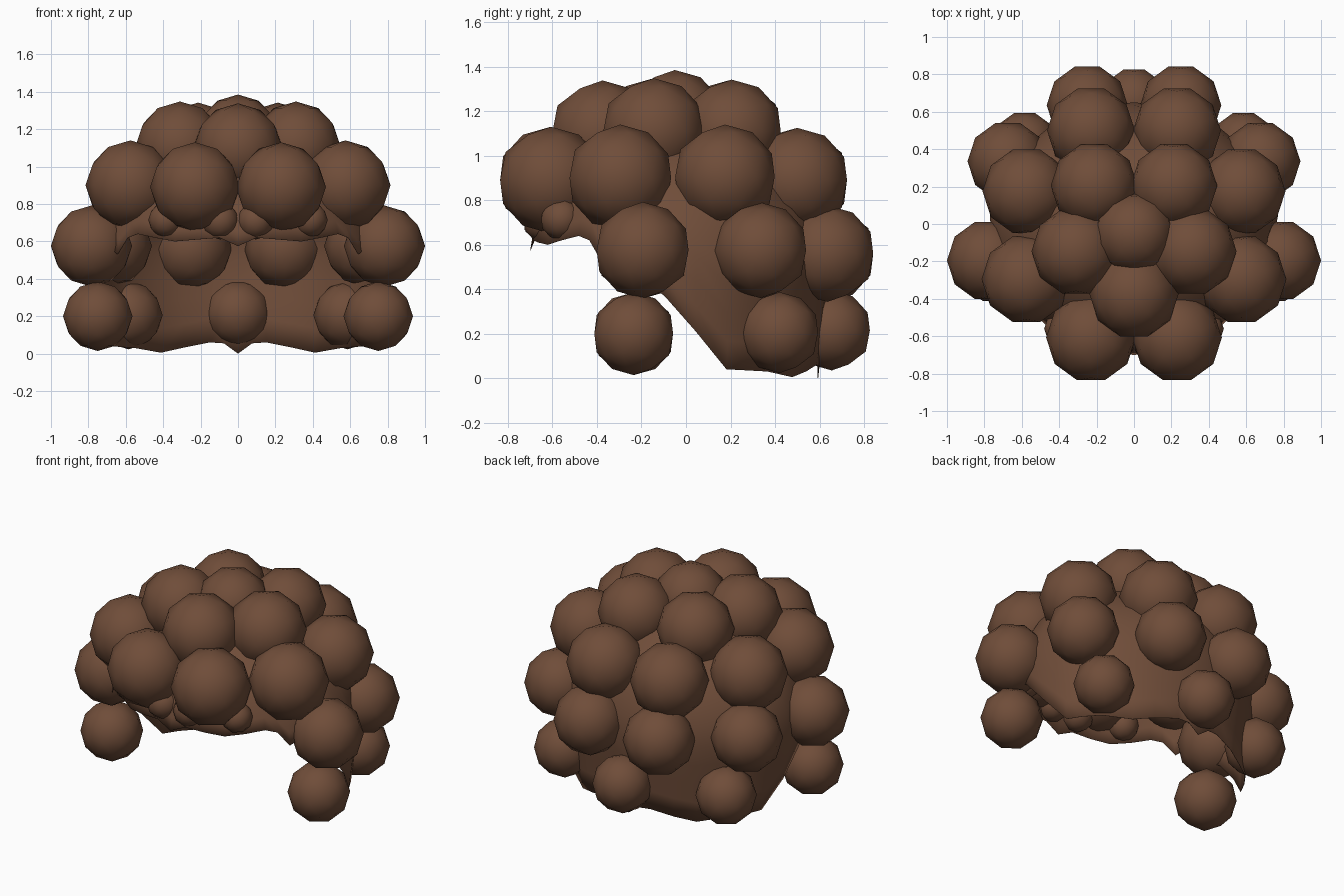
import bpy, bmesh, math
from mathutils import Matrix

if "Cube" in bpy.data.objects:
    bpy.data.objects.remove(bpy.data.objects["Cube"])

brown = bpy.data.materials.new("brown hair")
brown.diffuse_color = (0.16, 0.074, 0.041, 1)
brown.use_nodes = True
brown.node_tree.nodes["Principled BSDF"].inputs["Base Color"].default_value = brown.diffuse_color


def finish(name, bm, angle):
    me = bpy.data.meshes.new(name)
    bm.to_mesh(me)
    bm.free()
    me.materials.append(brown)
    ob = bpy.data.objects.new(name, me)
    bpy.context.collection.objects.link(ob)
    bpy.ops.object.select_all(action='DESELECT')
    ob.select_set(True)
    bpy.context.view_layer.objects.active = ob
    bpy.ops.object.shade_smooth_by_angle(angle=math.radians(angle))
    return ob


# Round curls: x, y, z, radius (mirrored when x > 0)
curls = {
    "crown_curl": (0, -0.05, 1.165, 0.22),
    "top_front_curl": (0, -0.375, 1.10, 0.238),
    "top_side_curl": (0.31, -0.145, 1.11, 0.238),
    "top_back_curl": (0.213, 0.205, 1.11, 0.232),
    "fringe_curl": (0.23, -0.607, 0.89, 0.24),
    "temple_curl": (0.575, -0.295, 0.90, 0.24),
    "upper_side_curl": (0.575, 0.175, 0.905, 0.235),
    "upper_back_curl": (0.23, 0.50, 0.89, 0.235),
    "side_curl": (0.783, -0.195, 0.575, 0.217),
    "rear_side_curl": (0.675, 0.335, 0.575, 0.215),
    "mid_back_curl": (0.25, 0.635, 0.56, 0.217),
    "sideburn_curl": (0.75, -0.235, 0.20, 0.186),
    "low_side_curl": (0.585, 0.42, 0.205, 0.182),
    "nape_curl": (0, 0.655, 0.215, 0.18),
    "small_fringe_curl": (0.095, -0.635, 0.71, 0.1),
    "small_temple_curl": (0.385, -0.56, 0.715, 0.095),
}
for name, (x, y, z, r) in curls.items():
    for s in ((1, -1) if x else (1,)):
        bm = bmesh.new()
        bmesh.ops.create_icosphere(bm, subdivisions=2, radius=r)
        bmesh.ops.rotate(bm, matrix=Matrix.Rotation(s * math.pi / 2, 3, 'Z'), verts=bm.verts)
        bmesh.ops.translate(bm, vec=(x * s, y, z), verts=bm.verts)
        finish(name + ("_left" if s < 0 else ""), bm, 60)

# Hem height by angle from the front, same on both sides
hem = [(0, 0.575), (8, 0.62), (28, 0.60), (48, 0.64), (54, 0.62), (60, 0.53), (66, 0.56),
       (72, 0.48), (86, 0.37), (111, 0.04), (130, 0.03), (145, 0.005), (168, 0.06),
       (174, 0.055), (180, 0.0)]


def hem_z(a):
    for (a0, z0), (a1, z1) in zip(hem, hem[1:]):
        if a <= a1:
            return z0 + (z1 - z0) * (a - a0) / (a1 - a0)
    return hem[-1][1]


# Hair cap: dome above, nearly straight wall below, flatter towards the face
def cap_point(deg, t):
    a = math.radians(deg)
    bottom = hem_z(abs(deg))
    base, rz = 0.5, 0.66
    if bottom < base:                      # measure along arc, then down the wall
        arc, wall = 1.05, base - bottom
        d = t * (arc + wall)
        if d > arc:
            z, k = base - (d - arc), 1 - 0.08 * (d - arc) / 0.5
        else:
            f = d / arc * math.pi / 2
            z, k = base + rz * math.cos(f), math.sin(f)
    else:
        f = t * math.acos((bottom - base) / rz)
        z, k = base + rz * math.cos(f), math.sin(f)
    k *= 1 - 0.065 * math.sqrt(max(0, math.cos(a)))
    return (0.78 * k * math.sin(a), -0.05 - 0.7 * k * math.cos(a), z)


bm = bmesh.new()
angles = [a for a, _ in hem] + [18, 38, 98, 120, 156]
angles = sorted(set(angles + [-a for a in angles if a not in (0, 180)]))
rows = 12
top = bm.verts.new((0, -0.05, 1.16))
cols = [[bm.verts.new(cap_point(a, r / rows)) for r in range(1, rows + 1)] for a in angles]
for i, c in enumerate(cols):
    n = cols[(i + 1) % len(cols)]
    bm.faces.new((top, c[0], n[0]))
    for r in range(rows - 1):
        bm.faces.new((c[r], c[r + 1], n[r + 1], n[r]))
bmesh.ops.recalc_face_normals(bm, faces=bm.faces)
bm.verts.index_update()
inner = [v.index for v in bm.verts if not v.is_boundary]
cap = finish("hair_cap", bm, 45)

# Thin shell that tapers to an edge at the hem
group = cap.vertex_groups.new(name="thick")
group.add(inner, 1.0, 'REPLACE')
mod = cap.modifiers.new("thickness", 'SOLIDIFY')
mod.thickness = 0.02
mod.offset = -1
mod.vertex_group = "thick"
mod.thickness_vertex_group = 0.1
